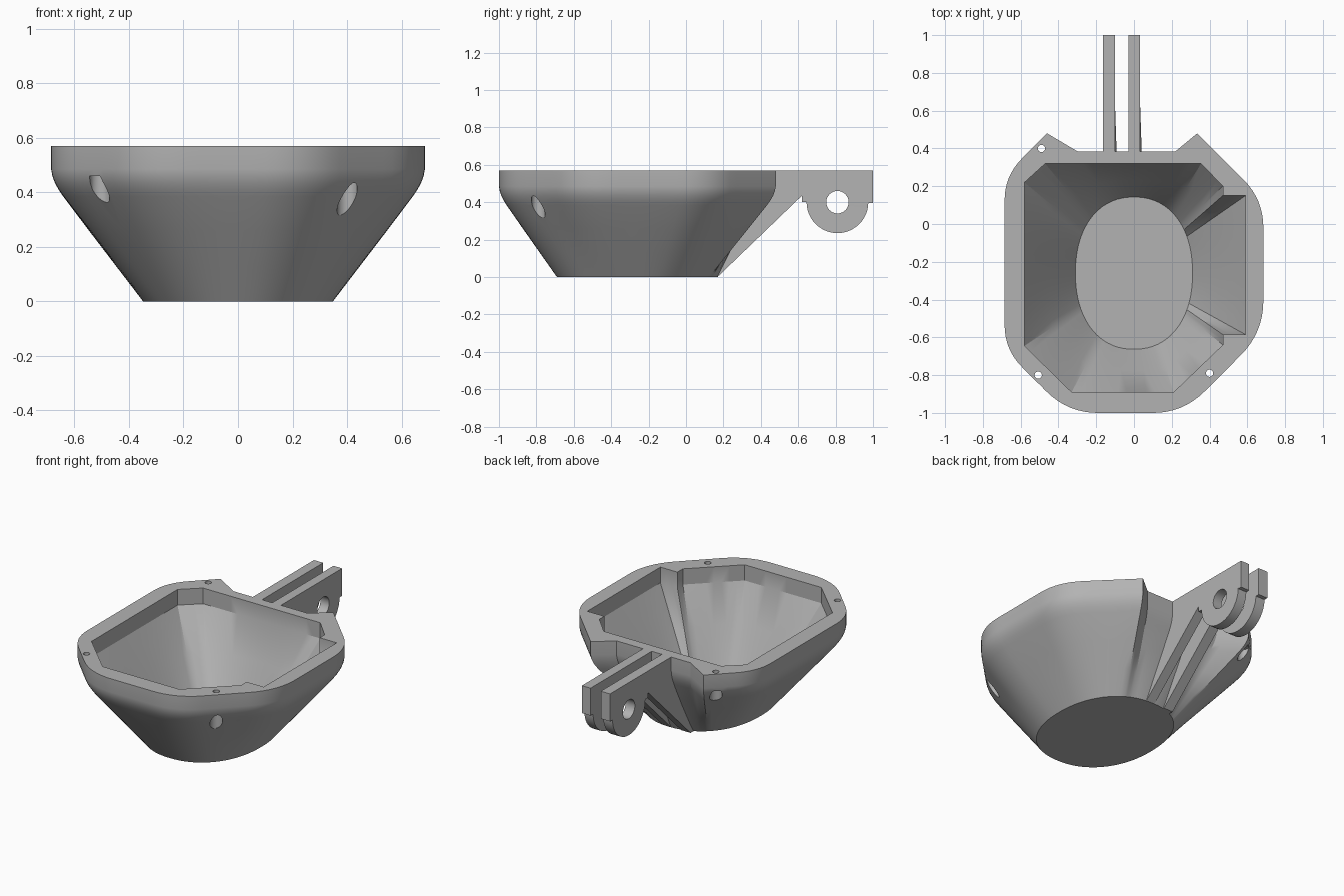
import bpy, bmesh, math
from mathutils import Vector

if "Cube" in bpy.data.objects:
    bpy.data.objects.remove(bpy.data.objects["Cube"])

CY = -0.26  # y centre of the bowl

grey = bpy.data.materials.new("plain grey")
grey.diffuse_color = (0.45, 0.45, 0.45, 1)
grey.use_nodes = True
grey.node_tree.nodes["Principled BSDF"].inputs["Base Color"].default_value = grey.diffuse_color


def finish(name, bm):
    bmesh.ops.recalc_face_normals(bm, faces=bm.faces)
    me = bpy.data.meshes.new(name)
    bm.to_mesh(me)
    bm.free()
    ob = bpy.data.objects.new(name, me)
    bpy.context.collection.objects.link(ob)
    me.materials.append(grey)
    return ob


def activate(ob):
    bpy.ops.object.select_all(action='DESELECT')
    ob.select_set(True)
    bpy.context.view_layer.objects.active = ob


def cut(ob, cutter):
    cutter.hide_render = True
    m = ob.modifiers.new("cut", 'BOOLEAN')
    m.operation, m.solver, m.object = 'DIFFERENCE', 'EXACT', cutter
    activate(ob)
    bpy.ops.object.modifier_apply(modifier=m.name)
    bpy.data.objects.remove(cutter, do_unlink=True)


def smooth(ob):
    activate(ob)
    bpy.ops.object.shade_smooth_by_angle(angle=math.radians(28))


def outline(corners):
    """Closed outline with rounded corners (x, y, tangent length), finely divided."""
    pts, n = [], len(corners)
    for i, (x, y, t) in enumerate(corners):
        p = Vector((x, y))
        a = Vector(corners[i - 1][:2]) - p
        b = Vector(corners[(i + 1) % n][:2]) - p
        if t == 0:
            pts.append(p)
            continue
        a, b = p + a.normalized() * t, p + b.normalized() * t
        for k in range(9):
            u = k / 8
            pts.append(a * (1 - u) ** 2 + p * 2 * u * (1 - u) + b * u * u)
    out = []
    for i, p in enumerate(pts):
        q = pts[(i + 1) % len(pts)]
        steps = max(1, math.ceil((q - p).length / 0.05))
        out += [p.lerp(q, k / steps) for k in range(steps)]
    return out


def oval(p, a, b, e=2.2):
    """Point of the base oval in the same direction as p."""
    d = Vector((p.x, p.y - CY)).normalized()
    r = ((abs(d.x) / a) ** e + (abs(d.y) / b) ** e) ** (-1 / e)
    return Vector((d.x * r, CY + d.y * r))


def loft(name, top, a, b, levels):
    """Blend from the oval (t=0) to the top outline (t=1) at heights z."""
    bm = bmesh.new()
    rings = []
    for z, t in levels:
        rings.append([bm.verts.new((*oval(p, a, b).lerp(p, t), z)) for p in top])
    n = len(top)
    for r, s in zip(rings, rings[1:]):
        for i in range(n):
            j = (i + 1) % n
            bm.faces.new((r[i], r[j], s[j], s[i]))
    bm.faces.new(rings[0])
    bm.faces.new(rings[-1])
    return finish(name, bm)


def cylinder(x, y, z0, z1, r):
    bpy.ops.mesh.primitive_cylinder_add(vertices=32, radius=r, depth=z1 - z0,
                                        location=(x, y, (z0 + z1) / 2))
    return bpy.context.object


# Bowl shell: rounded octagon rim with a notch at the back, oval base
rim = outline([(-0.30, .385, 0), (-0.46, .48, 0), (-.685, .255, .13), (-.685, -.665, .13),
               (-.35, -1, .16), (.26, -1, .16), (.685, -.575, .17), (.685, .13, .15),
               (.335, .48, 0), (.22, .385, 0)])
bowl = loft("bowl", rim, 0.348, 0.43,
            [(0, 0), (.13, .295), (.26, .59), (.385, .87), (.41, .92), (.435, .96),
             (.46, .987), (.485, 1), (.57, 1)])

# Hollow with side rebates
opening = outline([(x, y, 0) for x, y in (
    (-.58, .22), (-.58, -.645), (-.33, -.89), (.21, -.89), (.47, -.64), (.47, -.585),
    (.59, -.585), (.59, .15), (.47, .15), (.47, .20), (.355, .32), (-.47, .32))])
cut(bowl, loft("hollow_cutter", opening, 0.31, 0.403,
               [(.04, 0), (.255, .5), (.47, 1), (.65, 1)]))

# Screw holes with wider pockets from below
for x, y in ((-.49, .40), (-.507, -.80), (.40, -.79)):
    cut(bowl, cylinder(x, y, .1, .46, .037))
    cut(bowl, cylinder(x, y, .4, .7, .019))
smooth(bowl)

# Two hinge arms with round lugs and ribs running down to the base
lug = [(.81 + .165 * math.cos(math.pi * k / 24), .40 - .165 * math.sin(math.pi * k / 24))
       for k in range(25)]
profile = [(.37, .57), (1, .57), (1, .395), (.975, .395)] + lug + \
          [(.62, .40), (.62, .435), (.168, 0), (.13, 0), (.335, .43)]
for name, x0, x1 in (("left_hinge_arm", -.165, -.10), ("right_hinge_arm", -.028, .033)):
    bm = bmesh.new()
    sides = [[bm.verts.new((x + (.015 if z < .1 else 0), y, z)) for y, z in profile]
             for x in (x0, x1)]
    n = len(profile)
    for i in range(n):
        j = (i + 1) % n
        bm.faces.new((sides[0][i], sides[0][j], sides[1][j], sides[1][i]))
    for s in sides:
        bm.faces.new(s)
    arm = finish(name, bm)
    pin = cylinder(0, .81, .2, .6, .06)
    pin.rotation_euler = (0, math.pi / 2, 0)
    pin.location = ((x0 + x1) / 2, .81, .40)
    cut(arm, pin)
    smooth(arm)
